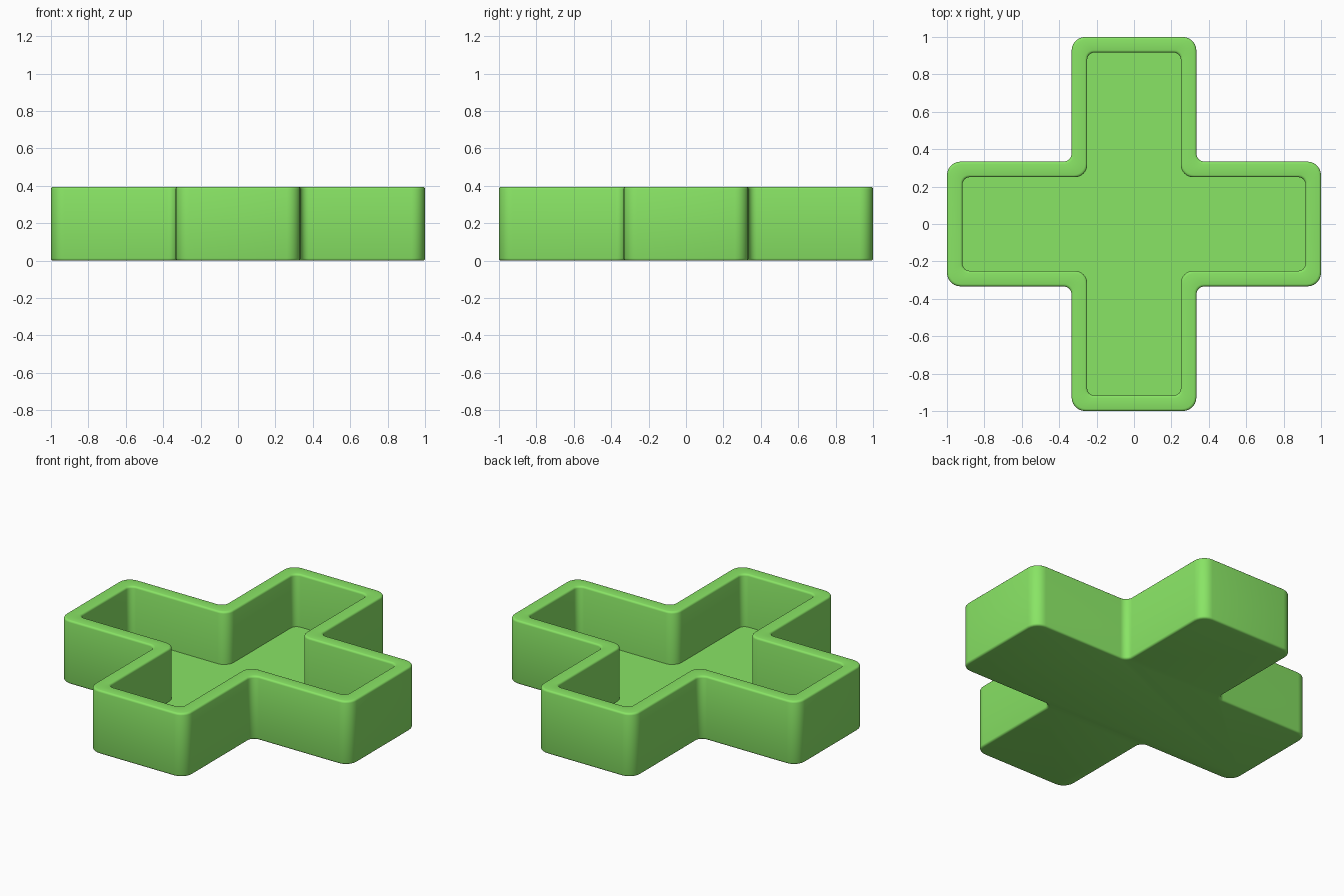
import bpy, bmesh
from math import sin, cos, pi
from mathutils import Matrix, Vector

if "Cube" in bpy.data.objects:
    bpy.data.objects.remove(bpy.data.objects["Cube"])

HEIGHT, FLOOR, EDGE, STEPS = 0.395, 0.068, 0.012, 6


def cross_outline(inset, z):
    """Rounded plus outline, shrunk by inset."""
    arm, tip = 1 / 3 - inset, 1 - inset
    r_out = 0.072 - 0.4 * inset
    r_in = 0.045 + 0.25 * inset
    quarter = []
    # end corners of the right arm, then the notch between two arms
    for cx, cy, r, start, sweep in (
            (tip - r_out, -arm + r_out, r_out, -pi / 2, pi / 2),
            (tip - r_out, arm - r_out, r_out, 0, pi / 2),
            (arm + r_in, arm + r_in, r_in, 1.5 * pi, -pi / 2)):
        for i in range(STEPS + 1):
            a = start + sweep * i / STEPS
            quarter.append(Vector((cx + r * cos(a), cy + r * sin(a), z)))
    return [Matrix.Rotation(k * pi / 2, 3, 'Z') @ p for k in range(4) for p in quarter]


# Section from the base, up the outside, over the rim and down to the floor
WALL = 0.083
section = [(EDGE, 0)]
section += [(EDGE * (1 - sin(a)), EDGE * (1 - cos(a))) for a in (pi / 6, pi / 3, pi / 2)]
section += [(EDGE * (1 - cos(a)), HEIGHT - EDGE * (1 - sin(a))) for a in (0, pi / 6, pi / 3, pi / 2)]
section += [(WALL - EDGE * (1 - sin(a)), HEIGHT - EDGE * (1 - cos(a))) for a in (0, pi / 6, pi / 3, pi / 2)]
section += [(WALL, FLOOR)]

bm = bmesh.new()
rings = [[bm.verts.new(p) for p in cross_outline(d, z)] for d, z in section]
for lower, upper in zip(rings, rings[1:]):
    n = len(lower)
    for i in range(n):
        j = (i + 1) % n
        bm.faces.new((lower[i], lower[j], upper[j], upper[i]))
bm.faces.new(rings[0][::-1])   # underside
bm.faces.new(rings[-1])        # tray floor
bmesh.ops.recalc_face_normals(bm, faces=bm.faces)

mesh = bpy.data.meshes.new("cross_tray")
bm.to_mesh(mesh)
bm.free()
tray = bpy.data.objects.new("cross_tray", mesh)
bpy.context.collection.objects.link(tray)

green = bpy.data.materials.new("green")
green.diffuse_color = (0.25, 0.78, 0.13, 1)
green.use_nodes = True
green.node_tree.nodes["Principled BSDF"].inputs["Base Color"].default_value = green.diffuse_color
mesh.materials.append(green)

bpy.context.view_layer.objects.active = tray
tray.select_set(True)
bpy.ops.object.shade_smooth_by_angle(angle=pi / 4)
